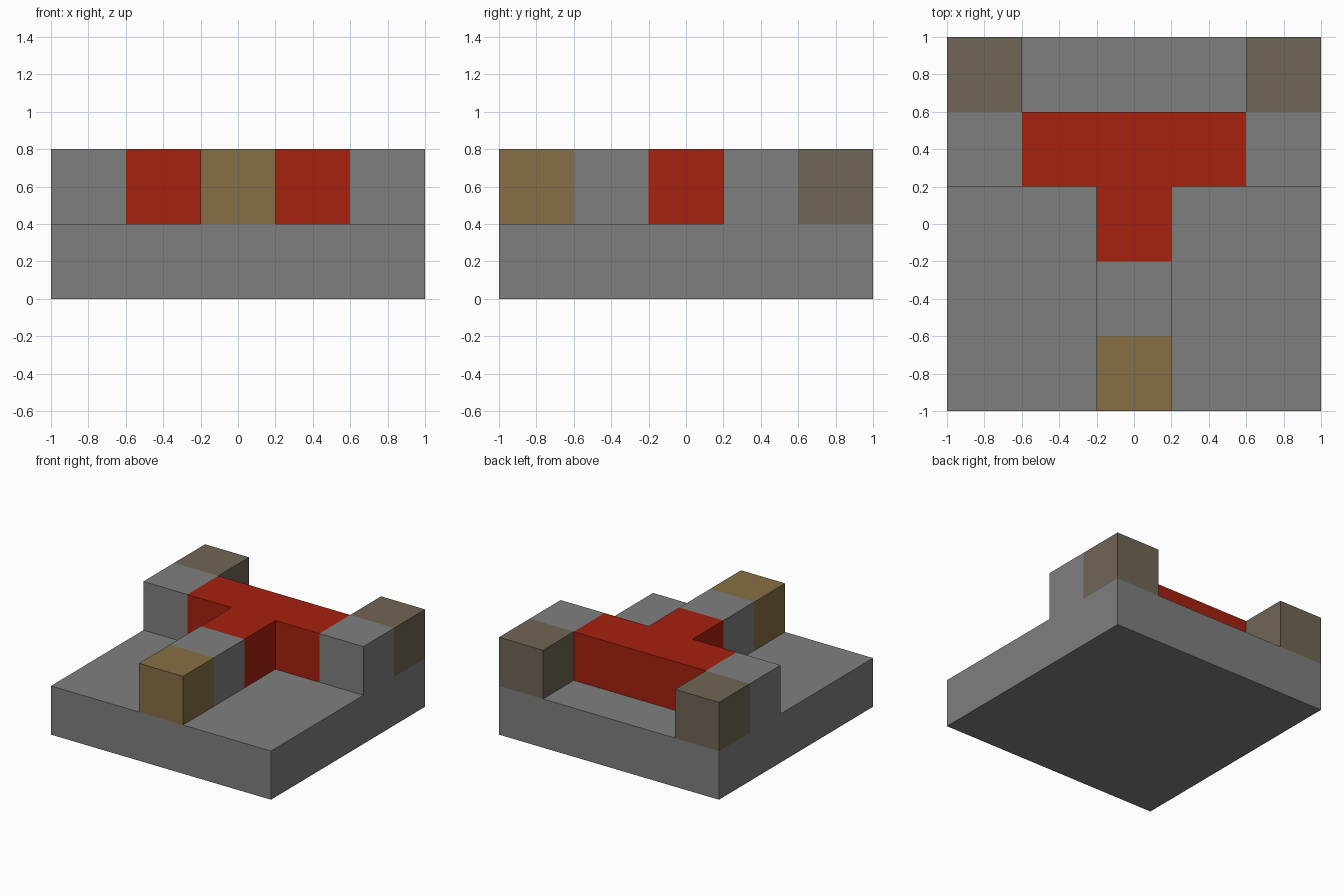
import bpy
import bmesh
from mathutils import Vector

cube = bpy.data.objects.get("Cube")
if cube:
    bpy.data.objects.remove(cube, do_unlink=True)


def make_material(name, rgb):
    mat = bpy.data.materials.new(name)
    mat.use_nodes = True
    color = (*rgb, 1)
    mat.diffuse_color = color
    mat.node_tree.nodes["Principled BSDF"].inputs["Base Color"].default_value = color
    return mat


grey = make_material("stone grey", (0.212, 0.212, 0.212))
red = make_material("red", (0.381, 0.015, 0.0045))
tan = make_material("tan", (0.242, 0.156, 0.058))
brown = make_material("dull brown", (0.156, 0.130, 0.091))

UNIT = 0.4
DIRECTIONS = {"left": (1, 0, 0), "right": (-1, 0, 0), "back": (0, 1, 0),
              "front": (0, -1, 0), "bottom": (0, 0, -1)}


def block(name, mat, x, y, width=1, level=1, depth=1, joined=()):
    """Box in grid units, centred at x, y; sides joined to a neighbour stay open."""
    bm = bmesh.new()
    bmesh.ops.create_cube(bm, size=UNIT)
    bmesh.ops.scale(bm, vec=(width, depth, 1), verts=bm.verts)
    bmesh.ops.translate(bm, vec=Vector((x, y, level + 0.5)) * UNIT, verts=bm.verts)
    bm.normal_update()
    hidden = [f for f in bm.faces
              if any(f.normal.dot(Vector(DIRECTIONS[side])) > 0.9 for side in joined)]
    bmesh.ops.delete(bm, geom=hidden, context="FACES")
    mesh = bpy.data.meshes.new(name)
    bm.to_mesh(mesh)
    bm.free()
    mesh.materials.append(mat)
    obj = bpy.data.objects.new(name, mesh)
    bpy.context.collection.objects.link(obj)
    return obj


# Square base slab
block("base", grey, 0, 0, width=5, depth=5, level=0)

# Red T in the middle
block("red_crossbar", red, 0, 1, width=3, joined=("bottom", "left", "right"))
block("red_stem", red, 0, 0, joined=("bottom", "front", "back"))

# Front arm: grey link and tan tip
block("front_link", grey, 0, -1, joined=("bottom", "front", "back"))
block("front_tip", tan, 0, -2, joined=("bottom", "back"))

# Side arms turning back to the rear corners
for side, sign, inner in (("left", 1, "right"), ("right", -1, "left")):
    block(side + "_elbow", grey, 2 * sign, 1, joined=("bottom", "back", inner))
    block(side + "_rear_tip", brown, 2 * sign, 2, joined=("bottom", "front"))
